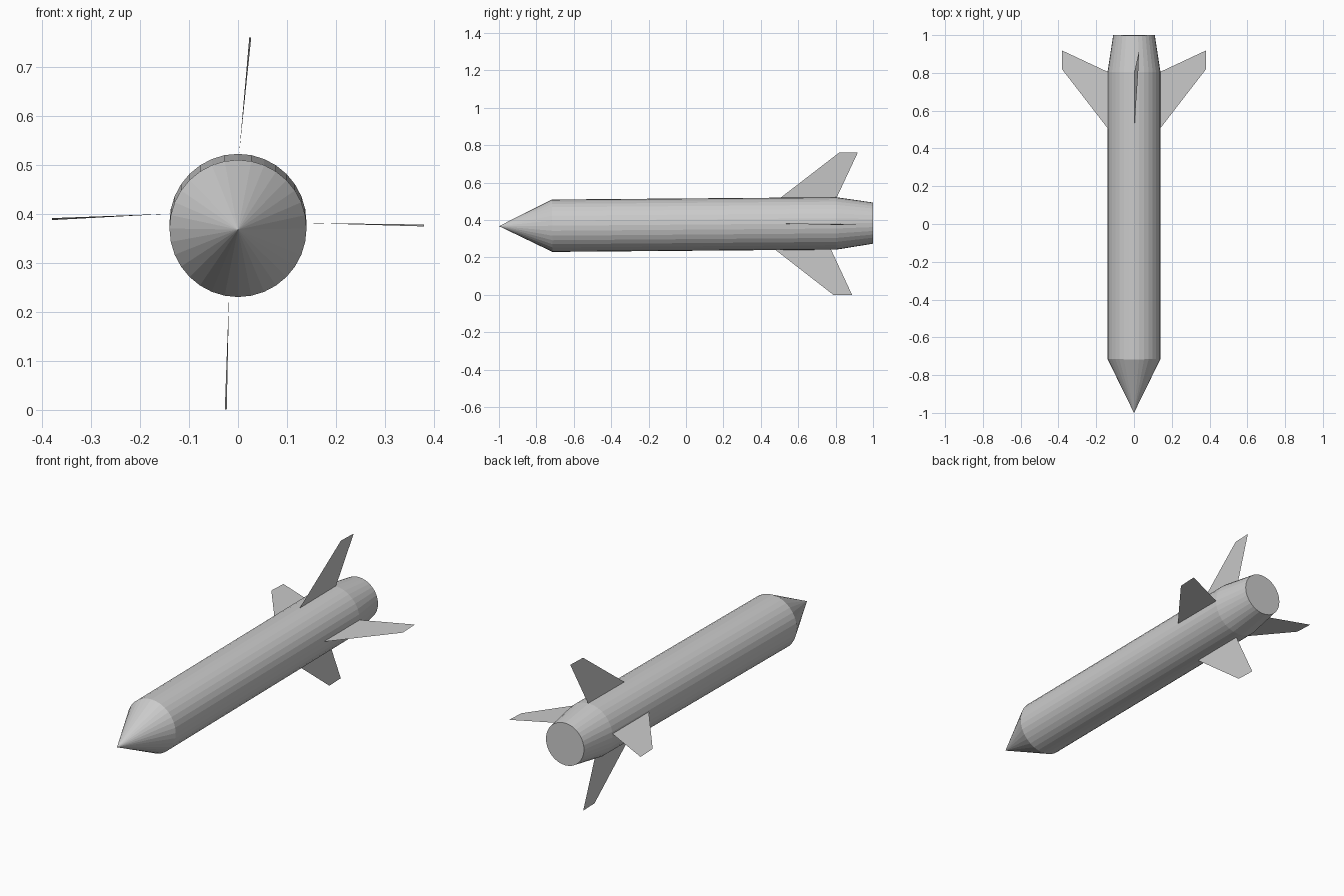
import bpy
import bmesh
from math import radians
from mathutils import Matrix

if "Cube" in bpy.data.objects:
    bpy.data.objects.remove(bpy.data.objects["Cube"])

SIDES = 32
TILT = 0.0082      # body is pitched up very slightly toward the tail
AXIS_Z = 0.3757    # height of the body axis at y = 0


def add_object(name, bm):
    mesh = bpy.data.meshes.new(name)
    bm.to_mesh(mesh)
    bm.free()
    obj = bpy.data.objects.new(name, mesh)
    bpy.context.collection.objects.link(obj)
    return obj


def body_section(name, y0, y1, r0, r1, open_ends):
    """Faceted cone section lying along y; open_ends lists hidden caps to drop."""
    bm = bmesh.new()
    bmesh.ops.create_cone(bm, cap_ends=True, segments=SIDES,
                          radius1=r0, radius2=r1, depth=y1 - y0)
    bmesh.ops.remove_doubles(bm, verts=bm.verts, dist=1e-5)
    caps = [f for f in bm.faces if len(f.verts) == SIDES
            and any(f.calc_center_median().z * s > 0 for s in open_ends)]
    bmesh.ops.delete(bm, geom=caps, context='FACES_ONLY')
    place = (Matrix.Translation((0, 0, AXIS_Z)) @ Matrix.Rotation(TILT, 4, 'X')
             @ Matrix.Translation((0, (y0 + y1) / 2, 0))
             @ Matrix.Rotation(radians(-90), 4, 'X'))
    bm.transform(place)
    bmesh.ops.recalc_face_normals(bm, faces=bm.faces)
    return add_object(name, bm)


def fin(name, root, tip_front, tip_rear, y_shift=0.0):
    """Thin swept blade; root and tip points are given as (x, z)."""
    corners = [(root, 0.505), (root, 0.805), (tip_rear, 0.918), (tip_front, 0.818)]
    bm = bmesh.new()
    bm.faces.new([bm.verts.new((x, y + y_shift, z)) for (x, z), y in corners])
    return add_object(name, bm)


# Nose, body tube and tapered tail
body_section("nose_cone", -1.0, -0.715, 0.0, 0.14, [1])
body_section("body_tube", -0.715, 0.805, 0.14, 0.14, [-1, 1])
body_section("tail_cone", 0.805, 1.0, 0.14, 0.11, [-1])

# Four slightly skewed fins around the tail
fin("top_fin", (0.002, 0.519), (0.023, 0.76), (0.027, 0.76))
fin("right_fin", (0.138, 0.381), (0.38, 0.374), (0.38, 0.378))
fin("left_fin", (-0.138, 0.400), (-0.38, 0.391), (-0.38, 0.387))
fin("bottom_fin", (-0.018, 0.243), (-0.023, 0.0), (-0.027, 0.0), -0.03)
